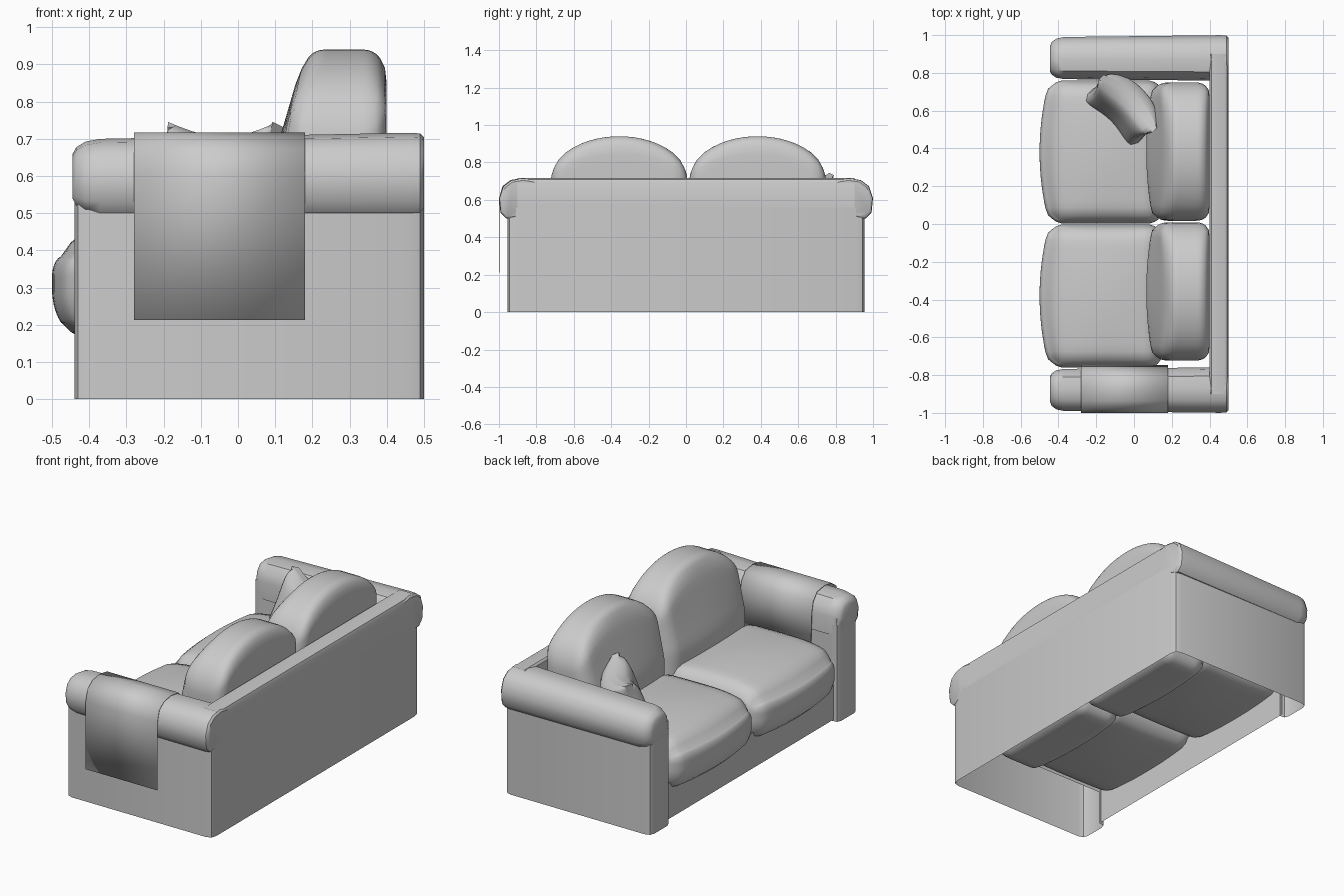
import bpy, bmesh, math
from mathutils import Vector

old = bpy.data.objects.get("Cube")
if old:
    bpy.data.objects.remove(old, do_unlink=True)

fabric = bpy.data.materials.new("grey_fabric")
fabric.use_nodes = True
GREY = (0.6, 0.6, 0.6, 1)
fabric.diffuse_color = GREY
fabric.node_tree.nodes["Principled BSDF"].inputs["Base Color"].default_value = GREY


def finish(name, bm, angle=40):
    bmesh.ops.recalc_face_normals(bm, faces=bm.faces)
    mesh = bpy.data.meshes.new(name)
    bm.to_mesh(mesh)
    bm.free()
    mesh.materials.append(fabric)
    ob = bpy.data.objects.new(name, mesh)
    bpy.context.collection.objects.link(ob)
    bpy.ops.object.select_all(action="DESELECT")
    ob.select_set(True)
    bpy.context.view_layer.objects.active = ob
    bpy.ops.object.shade_smooth_by_angle(angle=math.radians(angle))
    return ob


def loft(name, rings, cap=False, closed=False, angle=40):
    """Skin a row of matching point rings."""
    bm = bmesh.new()
    rows = [[bm.verts.new(p) for p in ring] for ring in rings]
    n = len(rows[0])
    for a, b in zip(rows, rows[1:]):
        for i in range(n if closed else n - 1):
            j = (i + 1) % n
            bm.faces.new((a[i], a[j], b[j], b[i]))
    if cap:
        bm.faces.new(rows[0])
        bm.faces.new(rows[-1])
    return finish(name, bm, angle)


def wall(name, path, low, high):
    return loft(name, [[(x, y, z) for x, y in path] for z in (low, high)])


def soft_block(name, center, half, radius, warp):
    """Rounded block; warp(p, q) shapes point q using its cube coordinate p."""
    bm = bmesh.new()
    bmesh.ops.create_cube(bm, size=2)
    bmesh.ops.subdivide_edges(bm, edges=bm.edges, cuts=17, use_grid_fill=True)
    for v in bm.verts:
        p = v.co.copy()
        core, d = Vector(), Vector()
        for i in range(3):
            lim = half[i] - radius[i]
            q = p[i] * half[i]
            core[i] = max(-lim, min(lim, q))
            d[i] = (q - core[i]) / radius[i]
        if d.length > 0:
            d *= max(abs(c) for c in d) / d.length
        q = Vector(core[i] + d[i] * radius[i] for i in range(3))
        v.co = warp(p, q) + Vector(center)
    return finish(name, bm, 60)


# Outer shell: arm fronts, sides and back, open underneath
half_path = [(-.40, .77), (-.43, .775), (-.44, .80), (-.44, .92), (-.43, .945),
             (-.40, .955), (.46, .955), (.49, .945), (.5, .91)]
wall("outer_shell", half_path + [(x, -y) for x, y in reversed(half_path)], 0, .56)
wall("inner_lining", [(-.43, .775), (.4, .775), (.4, -.775), (-.43, -.775)], .2, .6)
wall("front_rail", [(-.41, .775), (-.41, -.775)], .01, .22)

# Top of the back
ledge = [(.5, .56), (.5, .69), (.493, .708), (.475, .716), (.41, .716), (.4, .705), (.4, .56)]
loft("back_top", [[(x, y, z) for x, z in ledge] for y in (-.9, .9)])

# Rolled arm tops, growing slightly toward the back
roll = [(.91, .5), (.955, .5), (.983, .53), (.99, .60), (.97, .66), (.93, .69), (.87, .70),
        (.81, .69), (.778, .65), (.767, .6), (.767, .5)]
stations = [(-.445, .6), (-.435, .78), (-.41, .93), (-.37, 1), (.46, 1.08), (.49, 1.06), (.5, .96)]


def roll_ring(x, s, side, pts=roll):
    return [(x, side * (.87 + (y - .87) * s), .6 + (z - .6) * s + .01 * (x + .37))
            for y, z in pts]


for label, side in (("left", 1), ("right", -1)):
    loft(label + "_arm_roll", [roll_ring(x, s, side) for x, s in stations],
         cap=True, closed=True)

# Throw draped over one arm
drape = []
for x in (-.28, .18):
    over = roll_ring(0, 1.1, -1, roll[3:-1])
    ring = [(-.998, .213)] + [(max(y, -.998), z + .002) for _, y, z in over] + [(-.748, .42)]
    drape.append([(x, y, z) for y, z in ring])
throw = loft("throw", drape)
thick = throw.modifiers.new("thickness", "SOLIDIFY")
thick.thickness = .004
thick.offset = 0


# Seat cushions: bulging front and crowned top
def seat_warp(p, q):
    q.x -= .05 * (1 - p.y ** 2) * max(0, -p.x) ** 2
    q.z += .03 * (1 - p.x ** 2) * (1 - p.y ** 2) * p.z
    q.z -= .04 * max(0, -p.x) ** 3 * max(0, p.z)
    return q


# Back cushions: domed top, front sloping forward as it goes down
def back_warp(p, q):
    front = (1 - q.x / .115) / 2
    if q.z > 0:
        dome = .17 + .25 * math.sqrt(1 - min(1, abs(q.y) / .372) ** 2 * .97)
        q.z *= dome / .42
    slope = max(0, min(1, (.38 - q.z) / .36))
    q.x -= front * (.07 * slope + .035 * (1 - p.y ** 2) * slope)
    return q


for label, side in (("left", 1), ("right", -1)):
    soft_block(label + "_seat_cushion", (-.15, side * .381, .315), (.30, .379, .145),
               (.08, .07, .125), seat_warp)
    soft_block(label + "_back_cushion", (.285, side * .37 + .013, .52), (.115, .366, .42),
               (.06, .06, .08), back_warp)

# Pillow set across the corner, with pinched edges and a bent body
lean = math.radians(20)
across = Vector((1, -1, 0)).normalized()
back = Vector((1, 1, 0)).normalized()
up = back * math.sin(lean) + Vector((0, 0, math.cos(lean)))
out = back * math.cos(lean) - Vector((0, 0, math.sin(lean)))


def pillow_warp(p, q):
    u = p.x * (1 - .1 * (1 - p.y ** 2))
    v = p.y * (1 - .14 * (1 - p.x ** 2))
    puff = .02 + .075 * math.sqrt(max(0, (1 - p.x ** 4) * (1 - p.y ** 4)))
    return across * u * .2 + up * v * .19 + out * (p.z * puff - .06 * u * u + .03)


soft_block("corner_pillow", (-.06, .61, .55), (1, 1, 1), (.1, .1, .1), pillow_warp)
